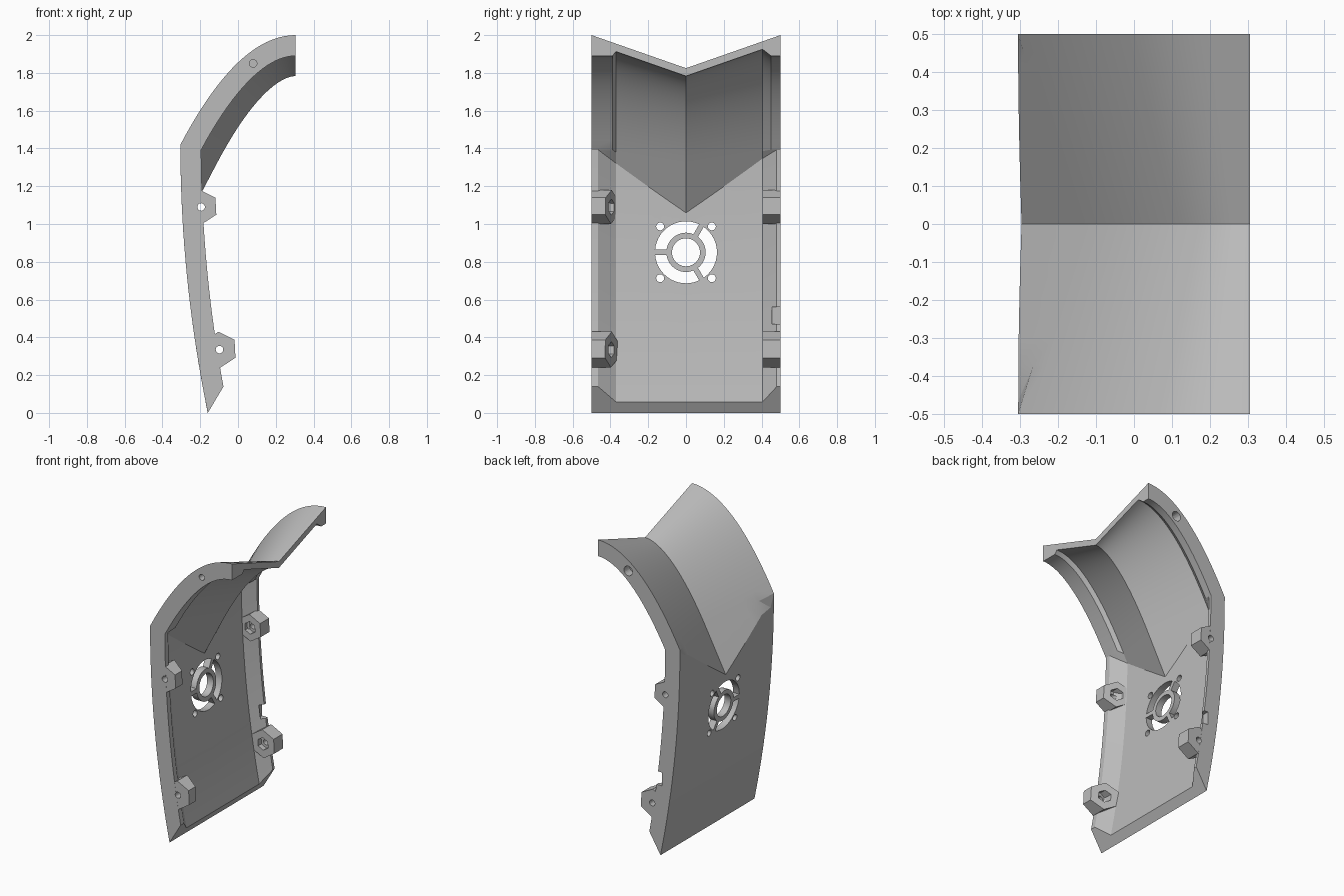
import bpy, bmesh, math
from mathutils import Vector, Matrix

if "Cube" in bpy.data.objects:
    bpy.data.objects.remove(bpy.data.objects["Cube"])

grey = bpy.data.materials.new("plain grey")
grey.use_nodes = True
grey.diffuse_color = (0.5, 0.5, 0.5, 1)
grey.node_tree.nodes["Principled BSDF"].inputs["Base Color"].default_value = (0.5, 0.5, 0.5, 1)

EDGE, TOP_X, BEND_X, BEND_Z = 0.5, 0.305, -0.305, 1.42
CURVE = (2 - BEND_Z) / (TOP_X - BEND_X) ** 2
ROWS = 20


def make_object(name, bm):
    bmesh.ops.recalc_face_normals(bm, faces=bm.faces)
    mesh = bpy.data.meshes.new(name)
    bm.to_mesh(mesh)
    bm.free()
    obj = bpy.data.objects.new(name, mesh)
    bpy.context.collection.objects.link(obj)
    mesh.materials.append(grey)
    return obj


def activate(obj):
    bpy.ops.object.select_all(action="DESELECT")
    obj.select_set(True)
    bpy.context.view_layer.objects.active = obj


def cut(obj, bm):
    cutter = make_object("cutter", bm)
    cutter.hide_render = True
    mod = obj.modifiers.new("cut", "BOOLEAN")
    mod.operation, mod.solver, mod.object = "DIFFERENCE", "EXACT", cutter
    activate(obj)
    bpy.ops.object.modifier_apply(modifier=mod.name)
    bpy.data.objects.remove(cutter)


def prism(bm, start, end):
    """Solid between two matching outlines."""
    a = [bm.verts.new(p) for p in start]
    b = [bm.verts.new(p) for p in end]
    bm.faces.new(a)
    bm.faces.new(b[::-1])
    for i in range(len(a)):
        j = (i + 1) % len(a)
        bm.faces.new((a[i], b[i], b[j], a[j]))


def ring(cx, cz, r, n, turn=0.0):
    return [(cx + r * math.cos(turn + math.tau * i / n),
             cz + r * math.sin(turn + math.tau * i / n)) for i in range(n)]


def along_y(bm, outline, y0, y1):
    prism(bm, [(x, y0, z) for x, z in outline], [(x, y1, z) for x, z in outline])


def along_x(bm, outline, x0=-0.5, x1=0.0):
    prism(bm, [(x0, y, z) for y, z in outline], [(x1, y, z) for y, z in outline])


# Side profile: a gently bowed back below, a parabolic hood above
def back_x(z):
    return BEND_X + 0.145 * ((BEND_Z - min(z, BEND_Z)) / BEND_Z) ** 2


def hood_point(x, offset):
    slope = 2 * CURVE * (TOP_X - x)
    length = math.hypot(1, slope)
    z = 2 - CURVE * (TOP_X - x) ** 2
    return x + offset * slope / length, z - offset / length


def column(y_low, y_up, depth, offset):
    """One profile line at given depth behind the back and hood surfaces."""
    bottom = 0.0
    for _ in range(30):
        bottom = 0.5 * bottom + 0.5 * max(0, 1.67 * (back_x(bottom) + depth + 0.16))
    bx, bz = hood_point(BEND_X, offset)
    slope = 2 * CURVE * (TOP_X - BEND_X)
    join = bz
    for _ in range(30):
        join = bz + slope * (back_x(join) + depth - bx)
    points = []
    for i in range(ROWS + 1):
        z = bottom + (join - bottom) * i / ROWS
        points.append((back_x(z) + depth, y_low, z))
    jx = points[-1][0]
    # straight run up to the curve, or start on the curve itself
    start = BEND_X
    while hood_point(start, offset)[0] < jx:
        start += 0.001
    for i in range(ROWS + 1):
        x, z = hood_point(start + (TOP_X - start) * i / ROWS, offset)
        points.append((x, y_up, z))
    return points


def valley(y):
    return 0.175 * (1 - abs(y) / EDGE)


WALL, RIM = 0.046, 0.11
inner_y = [(-0.37, -0.37)] + [(y / 10, y / 10) for y in range(-3, 5)] + [(0.405, 0.405)]
stations = [(-EDGE, -EDGE, RIM, RIM), (-0.465, -0.39, RIM, RIM)]
stations += [(a, b, WALL, valley(b) + 0.042) for a, b in inner_y]
stations += [(0.48, 0.45, RIM, RIM), (EDGE, EDGE, RIM, RIM)]

# Shell: outer and inner skins stitched round their borders
bm = bmesh.new()
outer, inner = [], []
for y_low, y_up, depth, offset in stations:
    outer.append([bm.verts.new(p) for p in column(y_low, y_up, 0, valley(y_up))])
    inner.append([bm.verts.new(p) for p in column(y_low, y_up, depth, offset)])
for skin in (outer, inner):
    for a, b in zip(skin, skin[1:]):
        for i in range(len(a) - 1):
            bm.faces.new((a[i], b[i], b[i + 1], a[i + 1]))
for k in (0, -1):
    for i in range(len(outer[0]) - 1):
        bm.faces.new((outer[k][i], outer[k][i + 1], inner[k][i + 1], inner[k][i]))
    for c in range(len(stations) - 1):
        bm.faces.new((outer[c][k], outer[c + 1][k], inner[c + 1][k], inner[c][k]))
shell = make_object("curved_shell", bm)

# Fan grille: hub hole, three arc slots and four screw holes
FAN_Z = 0.85
bm = bmesh.new()
along_x(bm, ring(0, FAN_Z, 0.074, 40))
for sy in (-1, 1):
    for sz in (-1, 1):
        along_x(bm, ring(sy * 0.137, FAN_Z + sz * 0.137, 0.021, 16))
for k in range(3):
    mid = math.radians(120 * k)
    arc = []
    for r, flip in ((0.164, 1), (0.104, -1)):
        half = math.pi / 3 - math.asin(0.014 / r)
        for i in range(15):
            a = mid + flip * half * (i / 7 - 1)
            arc.append((r * math.cos(a), FAN_Z + r * math.sin(a)))
    along_x(bm, arc)
cut(shell, bm)

# Rim details: hood pin holes and a small latch notch
bm = bmesh.new()
along_y(bm, ring(0.08, 1.85, 0.02, 24), -0.55, -0.42)
along_y(bm, ring(0.08, 1.85, 0.032, 24), 0.44, 0.55)
along_y(bm, [(-0.17, 0.47), (0, 0.47), (0, 0.56), (-0.17, 0.56)], 0.455, 0.55)
cut(shell, bm)

# Hexagonal screw bosses, two on each rim
BOSSES = {"upper": (-0.195, 1.09, 0.09), "lower": (-0.098, 0.335, 0.095)}


def screw_holes():
    holes = bmesh.new()
    for x, z, r in BOSSES.values():
        along_y(holes, ring(x, z, 0.02, 24), -0.6, 0.6)
    return holes


cut(shell, screw_holes())
parts = [shell]
for level, (x, z, r) in BOSSES.items():
    for side, name in ((-1, "right"), (1, "left")):
        outline = ring(x, z, r, 6, math.radians(33))
        bm = bmesh.new()
        tilt = 0.4 if side < 0 else 0.0
        end = 0.395 if side < 0 else 0.405
        prism(bm, [(px, side * 0.4995, pz) for px, pz in outline],
              [(px, side * (end + tilt * (px - x)), pz) for px, pz in outline])
        boss = make_object(f"{level}_{name}_screw_boss", bm)
        cut(boss, screw_holes())
        # nut pocket
        bm = bmesh.new()
        along_y(bm, ring(x, z, 0.042, 6, math.radians(33)), side * 0.3, side * 0.44)
        cut(boss, bm)
        parts.append(boss)

for obj in parts:
    activate(obj)
    bpy.ops.object.shade_smooth_by_angle(angle=math.radians(15))
